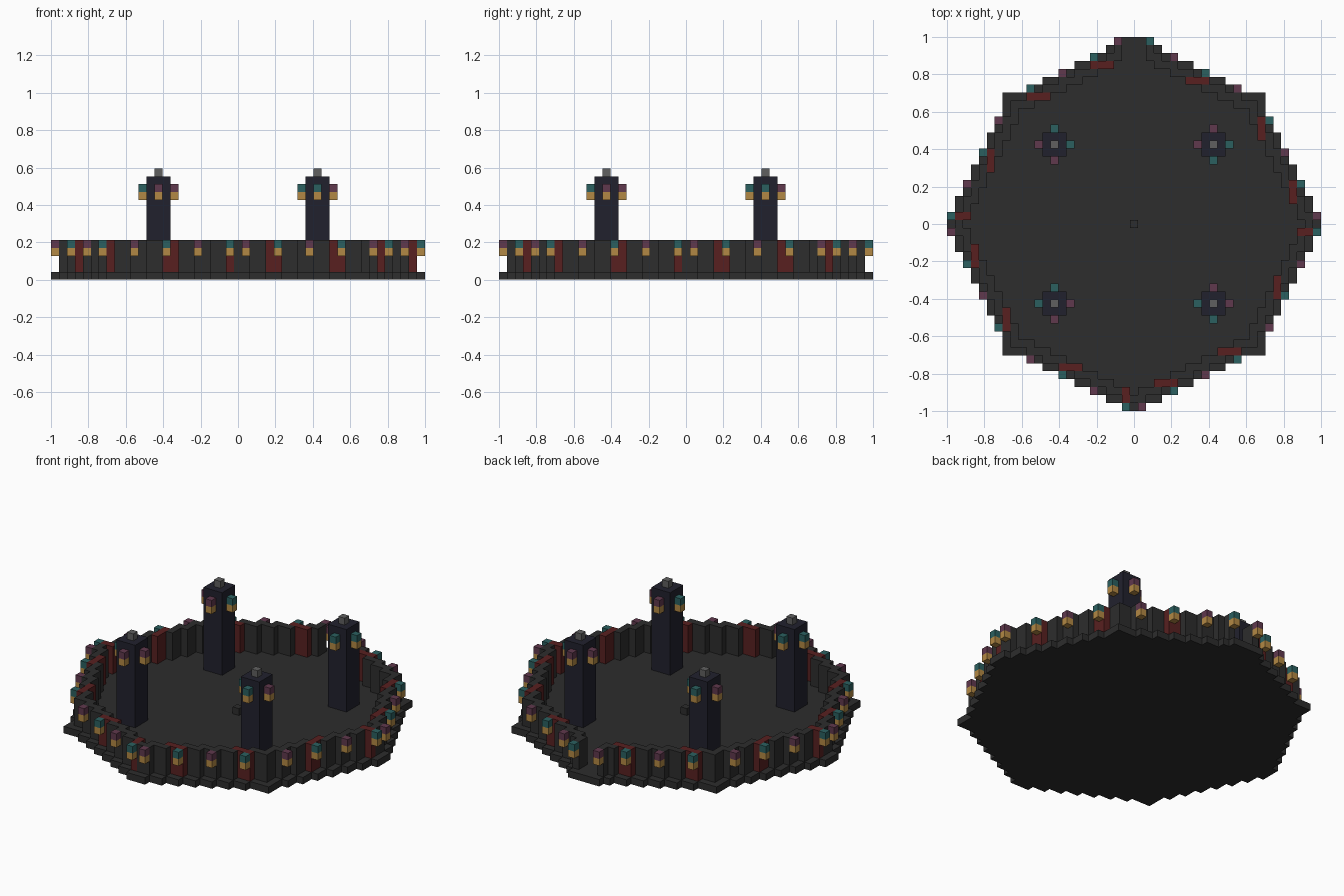
import bpy
import bmesh

if "Cube" in bpy.data.objects:
    bpy.data.objects.remove(bpy.data.objects["Cube"], do_unlink=True)

U = 2 / 47  # size of one block


def material(name, rgb):
    m = bpy.data.materials.new(name)
    m.use_nodes = True
    color = (*rgb, 1)
    m.diffuse_color = color
    bsdf = next(n for n in m.node_tree.nodes if n.type == "BSDF_PRINCIPLED")
    bsdf.inputs["Base Color"].default_value = color
    return m


STONE = material("dark stone", (0.026, 0.026, 0.026))
RED = material("dark red", (0.098, 0.0145, 0.0145))
SLATE = material("blue slate", (0.0155, 0.0155, 0.027))
CAP = material("light grey", (0.117, 0.117, 0.117))
GOLD = material("lamp gold", (0.45, 0.25, 0.058))
TEAL = material("teal", (0.024, 0.117, 0.117))
PURPLE = material("plum", (0.117, 0.04, 0.075))


def block_layer(name, cells, z0, z1, mats, pick=lambda c: 0):
    """Extrude a set of grid cells from z0 to z1, with only the outer faces."""
    bm = bmesh.new()
    verts = {}

    def vert(x, y, z):
        key = (x, y, z)
        if key not in verts:
            verts[key] = bm.verts.new(((x - 0.5) * U, (y - 0.5) * U, z * U))
        return verts[key]

    for x, y in sorted(cells):
        ring = [(x, y), (x + 1, y), (x + 1, y + 1), (x, y + 1)]
        neighbours = [(x, y - 1), (x + 1, y), (x, y + 1), (x - 1, y)]
        quads = [[vert(*p, z1) for p in ring],
                 [vert(*p, z0) for p in reversed(ring)]]
        for i, n in enumerate(neighbours):
            if n not in cells:
                a, b = ring[i], ring[(i + 1) % 4]
                quads.append([vert(*a, z0), vert(*b, z0), vert(*b, z1), vert(*a, z1)])
        for q in quads:
            bm.faces.new(q).material_index = pick((x, y))
    mesh = bpy.data.meshes.new(name)
    bm.to_mesh(mesh)
    bm.free()
    for m in mats:
        mesh.materials.append(m)
    obj = bpy.data.objects.new(name, mesh)
    bpy.context.collection.objects.link(obj)
    return obj


def lantern(name, x, y, z, top):
    block_layer(name + "_light", {(x, y)}, z, z + 1, [GOLD])
    block_layer(name + "_hood", {(x, y)}, z + 1, z + 2, [top])


def reach(x, y):
    """Eight-sided distance, pointed on the axes."""
    x, y = abs(x), abs(y)
    return max(x + 2 * y, 2 * x + y)


# Ground plate
grid = [(x, y) for x in range(-23, 24) for y in range(-23, 24)]
floor = {c for c in grid if reach(*c) <= 47 or abs(c[0]) == abs(c[1]) == 16}
floor |= {(-2, 23), (2, 23)}
block_layer("floor", floor, 0, 1, [STONE])

# Lantern stations along one quarter, turned round to make the full ring
quarter = [(1, -23), (5, -21), (9, -19), (13, -17),
           (17, -13), (19, -9), (21, -5), (23, -1)]
stations = []
for turn in range(4):
    stations += quarter
    quarter = [(-y, x) for x, y in quarter]

# Red banner cells behind every second lantern
red = set()
for x, y in stations[1::2]:
    upright = abs(y) > abs(x)
    major, minor = (y, x) if upright else (x, y)
    sa, sb = (1 if major > 0 else -1), (1 if minor > 0 else -1)
    if abs(minor) == 1:
        spots = [(major - sa, minor), (major - 2 * sa, minor)]
    else:
        spots = [(major - sa, minor - sb * k) for k in range(3)]
    red |= {(b, a) if upright else (a, b) for a, b in spots}

# Perimeter wall with a gate at the back
wall = {c for c in grid if 43 <= reach(*c) <= 45}
wall -= {c for c in wall if abs(c[0]) <= 1 and c[1] > 0}
wall |= {(-2, 22), (2, 22)}
block_layer("wall", wall, 1, 5, [STONE, RED], lambda c: int(c in red))

# Wall lanterns, with the pair at the gate set apart
for i, (x, y) in enumerate(stations):
    if y == 23:
        x *= 2
    lantern(f"wall_lantern_{i}", x, y, 3, TEAL if i % 2 else PURPLE)

# Towers; hood colours are listed north, east, south, west
hoods = {(-1, 1): "TTPP", (1, 1): "PTTP", (-1, -1): "TPPT", (1, -1): "PPTT"}
sides = [(0, 2), (2, 0), (0, -2), (-2, 0)]
for n, ((sx, sy), code) in enumerate(hoods.items()):
    cx, cy = 10 * sx, 10 * sy
    shaft = {(cx + i, cy + j) for i in (-1, 0, 1) for j in (-1, 0, 1)}
    block_layer(f"tower_{n}", shaft, 1, 13, [SLATE])
    block_layer(f"tower_cap_{n}", {(cx, cy)}, 13, 14, [CAP])
    for k, (dx, dy) in enumerate(sides):
        lantern(f"tower_lantern_{n}_{k}", cx + dx, cy + dy, 10,
                TEAL if code[k] == "T" else PURPLE)

# Small marker block at the centre
block_layer("centre_marker", {(0, 0)}, 1, 2, [STONE])
